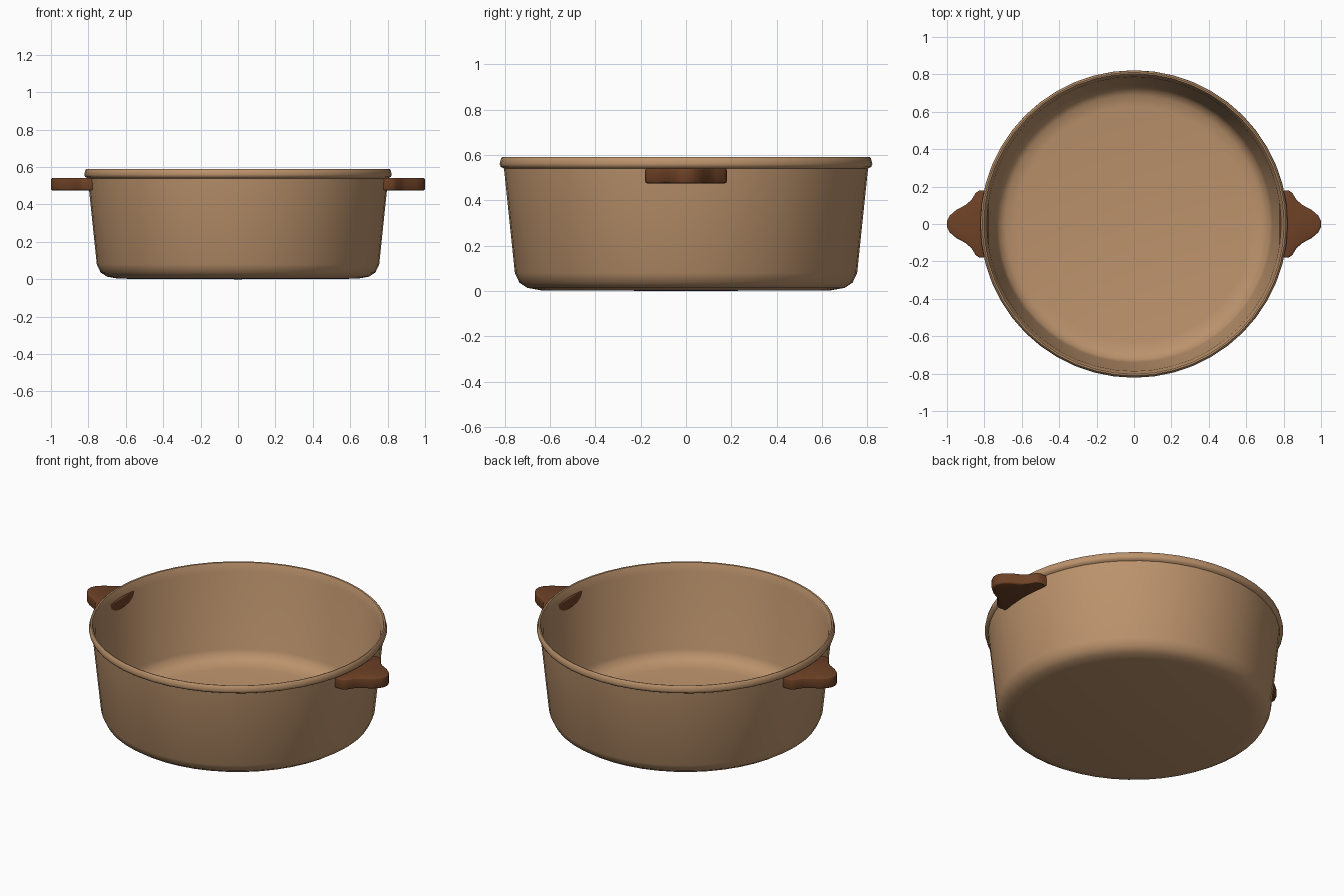
import bpy, bmesh, math

if "Cube" in bpy.data.objects:
    bpy.data.objects.remove(bpy.data.objects["Cube"])


def material(name, rgb):
    m = bpy.data.materials.new(name)
    m.diffuse_color = (*rgb, 1.0)
    m.use_nodes = True
    m.node_tree.nodes["Principled BSDF"].inputs["Base Color"].default_value = m.diffuse_color
    return m


TAN = material("tan_enamel", (0.50, 0.29, 0.15))
BROWN = material("dark_brown", (0.155, 0.053, 0.019))


def finish(name, bm, mat, angle):
    bmesh.ops.recalc_face_normals(bm, faces=bm.faces)
    me = bpy.data.meshes.new(name)
    bm.to_mesh(me)
    bm.free()
    ob = bpy.data.objects.new(name, me)
    bpy.context.collection.objects.link(ob)
    me.materials.append(mat)
    bpy.ops.object.select_all(action='DESELECT')
    ob.select_set(True)
    bpy.context.view_layer.objects.active = ob
    bpy.ops.object.shade_smooth_by_angle(angle=math.radians(angle))
    return ob


def lathe(name, profile, mat, sides=48):
    bm = bmesh.new()
    vs = [bm.verts.new((r, 0, z)) for r, z in profile]
    es = [bm.edges.new(p) for p in zip(vs, vs[1:])]
    bmesh.ops.spin(bm, geom=vs + es, cent=(0, 0, 0), axis=(0, 0, 1),
                   angle=2 * math.pi, steps=sides)
    bmesh.ops.remove_doubles(bm, verts=bm.verts, dist=1e-4)
    return finish(name, bm, mat, 50)


# Pot body: outer bottom and wall, rolled rim, inner wall and floor
lathe("pot_body", [
    (0, 0), (0.64, 0.003), (0.70, 0.014), (0.735, 0.037), (0.755, 0.08),
    (0.803, 0.54), (0.817, 0.547), (0.822, 0.56), (0.816, 0.585),
    (0.811, 0.59), (0.803, 0.588), (0.798, 0.575),
    (0.787, 0.54), (0.741, 0.09), (0.725, 0.052), (0.69, 0.03),
    (0.63, 0.02), (0, 0.018)], TAN)

# Side handles: flat flared plates tapering to a blunt tip
HALF = [(0.777, 0.178), (0.825, 0.18), (0.845, 0.168), (0.868, 0.13),
        (0.90, 0.102), (0.95, 0.075), (0.985, 0.045), (1.0, 0.015)]


def handle(name, side):
    outline = HALF + [(x, -y) for x, y in reversed(HALF)]
    bm = bmesh.new()
    face = bm.faces.new([bm.verts.new((side * x, y, 0.475)) for x, y in outline])
    out = bmesh.ops.extrude_face_region(bm, geom=[face])
    top = [v for v in out["geom"] if isinstance(v, bmesh.types.BMVert)]
    bmesh.ops.translate(bm, verts=top, vec=(0, 0, 0.066))
    bmesh.ops.recalc_face_normals(bm, faces=bm.faces)
    rims = [e for e in bm.edges if abs(e.verts[0].co.z - e.verts[1].co.z) < 1e-5]
    bmesh.ops.bevel(bm, geom=rims, offset=0.008, segments=2,
                    profile=0.5, affect='EDGES')
    return finish(name, bm, BROWN, 45)


handle("right_handle", 1)
handle("left_handle", -1)
